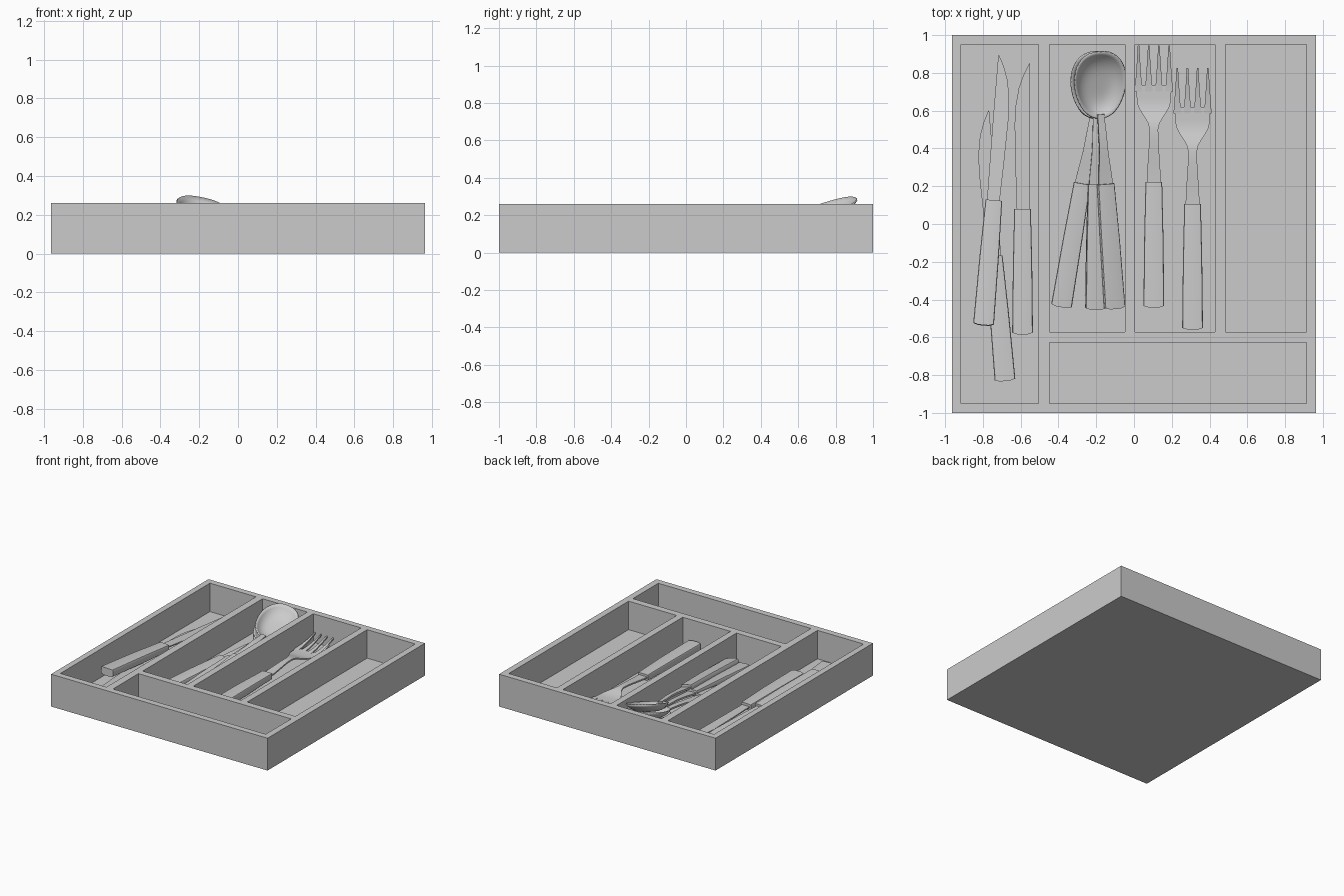
import bpy, bmesh, math
from mathutils import Matrix

if "Cube" in bpy.data.objects:
    bpy.data.objects.remove(bpy.data.objects["Cube"])

grey = bpy.data.materials.new("light_grey")
grey.use_nodes = True
grey.diffuse_color = (0.6, 0.6, 0.6, 1)
bsdf = next(n for n in grey.node_tree.nodes if n.type == "BSDF_PRINCIPLED")
bsdf.inputs["Base Color"].default_value = (0.6, 0.6, 0.6, 1)


def finish(name, bm, matrix=None, smooth=True):
    bmesh.ops.recalc_face_normals(bm, faces=bm.faces)
    mesh = bpy.data.meshes.new(name)
    bm.to_mesh(mesh)
    bm.free()
    mesh.materials.append(grey)
    if smooth:
        mesh.shade_smooth()
        mesh.set_sharp_from_angle(angle=math.radians(35))
    obj = bpy.data.objects.new(name, mesh)
    bpy.context.scene.collection.objects.link(obj)
    if matrix:
        obj.matrix_world = matrix
    return obj


def add_box(bm, x0, x1, y0, y1, z0, z1):
    size = Matrix.Diagonal((x1 - x0, y1 - y0, z1 - z0, 1))
    centre = Matrix.Translation(((x0 + x1) / 2, (y0 + y1) / 2, (z0 + z1) / 2))
    bmesh.ops.create_cube(bm, size=1, matrix=centre @ size)


def loft(bm, rings):
    """Join closed rings of points into one capped solid."""
    loops = [[bm.verts.new(p) for p in ring] for ring in rings]
    for a, b in zip(loops, loops[1:]):
        for i in range(len(a)):
            j = (i + 1) % len(a)
            bm.faces.new((a[i], a[j], b[j], b[i]))
    bm.faces.new(loops[0])
    bm.faces.new(loops[-1])


def strip(bm, rows, thick, flip=1):
    """Flat bar along y from rows of (y, left, right, height)."""
    h = thick / 2
    loft(bm, [[(flip * l, y, z - h), (flip * r, y, z - h),
               (flip * r, y, z + h), (flip * l, y, z + h)] for y, l, r, z in rows])


def sym(rows):
    return [(y, -w, w, z) for y, w, z in rows]


def smooth_rows(rows, steps=5):
    """Ease widths and heights between the key rows."""
    out = []
    for a, b in zip(rows, rows[1:]):
        for i in range(steps):
            t = i / steps
            e = t * t * (3 - 2 * t)
            out.append((a[0] + (b[0] - a[0]) * t,) +
                       tuple(p + (q - p) * e for p, q in zip(a[1:], b[1:])))
    return out + [rows[-1]]


def place(x, y, z, slope, pitch=0, roll=0):
    return (Matrix.Translation((x, y, z)) @ Matrix.Rotation(-math.atan(slope), 4, "Z")
            @ Matrix.Rotation(pitch, 4, "X") @ Matrix.Rotation(roll, 4, "Y"))


def handle(name, matrix):
    bm = bmesh.new()
    # half of the section, mirrored to close it; the butt end bulges slightly
    half = [(1, -.7), (1, .7), (.94, .9), (.5, 1)]
    section = half + [(-u, v) for u, v in half[:1:-1]]
    section += [(-u, -v) for u, v in half] + [(u, -v) for u, v in half[:1:-1]]
    rows = [(-.655, .055, .03), (-.3, .051, .03), (0, .044, .024)]
    rings = [[(u * w, y, v * h) for u, v in section] for y, w, h in rows]
    rings[0] = [(x, y - .012 * (1 - (x / .055) ** 2), z) for x, y, z in rings[0]]
    loft(bm, rings)
    finish(name + "_handle", bm, matrix)


def knife(name, matrix, flip=1):
    handle(name, matrix)
    bm = bmesh.new()
    strip(bm, [(-.02, -.03, .036, 0), (.2, -.037, .038, 0), (.45, -.042, .04, 0),
               (.55, -.036, .04, 0), (.64, -.02, .04, 0), (.71, .005, .04, 0),
               (.77, .036, .04, 0)], .009, flip)
    finish(name + "_blade", bm, matrix)


def fork(name, matrix):
    handle(name, matrix)
    bm = bmesh.new()
    # neck and shoulders
    strip(bm, smooth_rows(sym([(-.02, .037, 0), (.28, .023, .02),
                               (.43, .09, -.01), (.515, .094, -.01)])), .012)
    # four tapering tines
    for i in range(4):
        c = (i - 1.5) * .054
        strip(bm, [(.48, c - .02, c + .02, -.01), (.56, c - .014, c + .014, -.003),
                   (.65, c - .008, c + .008, .015), (.722, c - .004, c + .004, .038)], .012)
    finish(name + "_head", bm, matrix)


def spoon(name, matrix, tilt):
    handle(name, matrix)
    bm = bmesh.new()
    strip(bm, smooth_rows(sym([(-.02, .038, 0), (.22, .022, .008), (.37, .018, 0)])), .014)
    finish(name + "_neck", bm, matrix)
    # blunt egg-shaped bowl made of rings, tilted up towards the tip
    bm = bmesh.new()
    segments, rings = 40, 10
    loops = []
    for k in range(1, rings + 1):
        r = k / rings
        loop = []
        for i in range(segments):
            t = math.tau * i / segments
            s = math.copysign(abs(math.sin(t)) ** .88, math.sin(t))
            y = .53 + .18 * r * math.cos(t)
            x = .138 * r * s * (1 + .12 * math.cos(t))
            loop.append(bm.verts.new((x, y, (y - .35) * tilt - .06 * (1 - r ** 3.6))))
        loops.append(loop)
    bm.faces.new(loops[0])
    for a, b in zip(loops, loops[1:]):
        for i in range(segments):
            j = (i + 1) % segments
            bm.faces.new((a[i], a[j], b[j], b[i]))
    bowl = finish(name + "_bowl", bm, matrix)
    shell = bowl.modifiers.new("thickness", "SOLIDIFY")
    shell.thickness = .008
    shell.offset = 0


# tray with five pockets
bm = bmesh.new()
add_box(bm, -.963, .963, -1, 1, 0, .26)
tray = finish("tray", bm, smooth=False)
bm = bmesh.new()
for x0, x1, y0, y1 in [(-.915, -.505, -.95, .95), (-.447, -.048, -.573, .95),
                       (.005, .43, -.573, .95), (.484, .912, -.573, .95),
                       (-.447, .912, -.95, -.627)]:
    add_box(bm, x0, x1, y0, y1, .031, .4)
cutter = finish("pocket_cutter", bm, smooth=False)
cutter.hide_render = True
cut = tray.modifiers.new("pockets", "BOOLEAN")
cut.operation = "DIFFERENCE"
cut.solver = "EXACT"
cut.object = cutter
bpy.context.view_layer.objects.active = tray
bpy.ops.object.modifier_apply(modifier=cut.name)
bpy.data.objects.remove(cutter)

# cutlery
knife("lower_knife", place(-.74, -.17, .066, -.087))
knife("upper_knife", place(-.742, .125, .113, .083, -.05), flip=-1)
knife("side_knife", place(-.59, .08, .066, 0))
spoon("left_spoon", place(-.275, .215, .102, .168, .06), .15)
spoon("middle_spoon", place(-.2, .21, .12, .004, .07, .08), .19)
spoon("right_spoon", place(-.15, .212, .147, -.07, .085, .21), .23)
fork("left_fork", place(.31, .105, .074, 0))
fork("right_fork", place(.105, .222, .074, 0))
